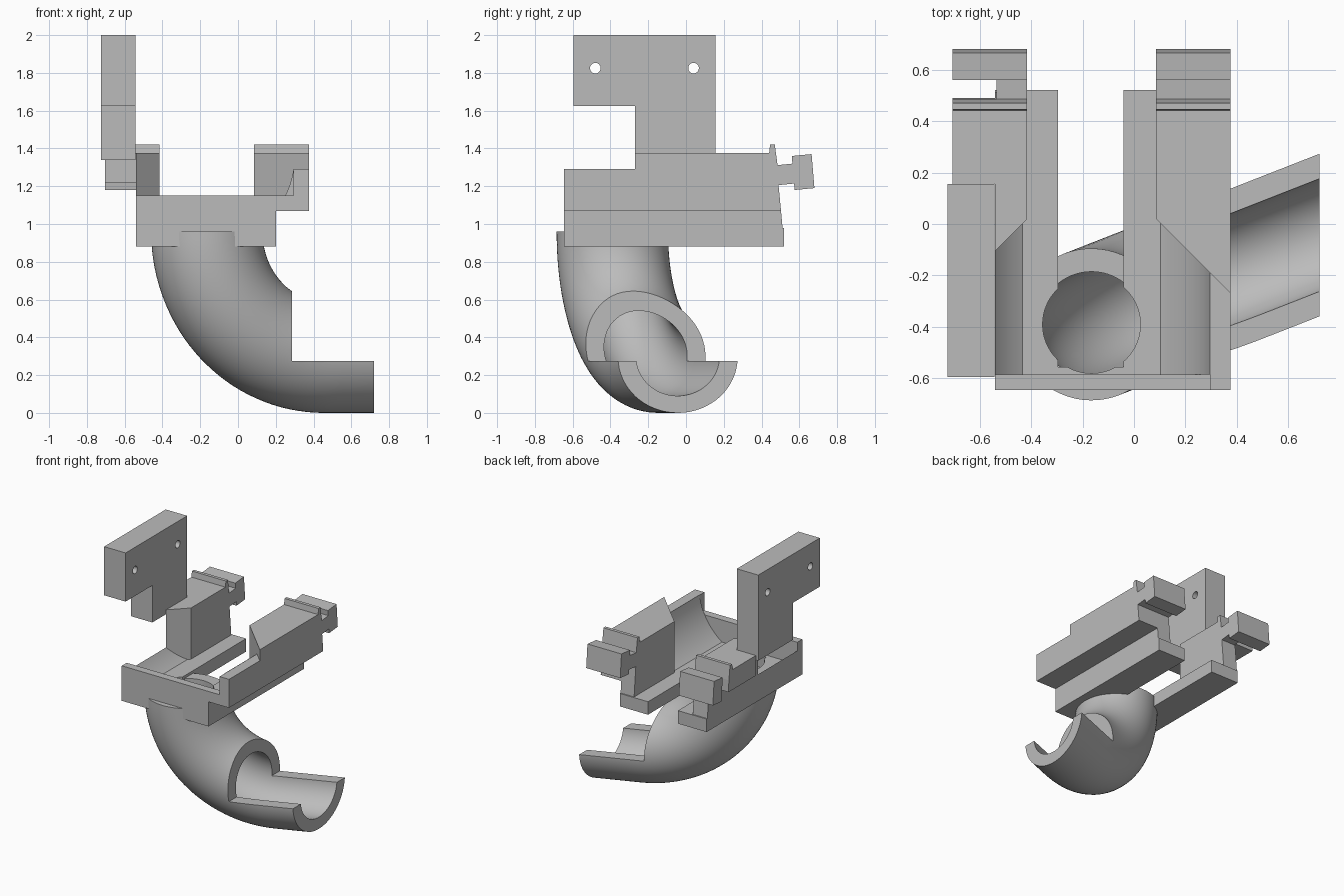
import bpy, bmesh, math
from mathutils import Vector

if "Cube" in bpy.data.objects:
    bpy.data.objects.remove(bpy.data.objects["Cube"], do_unlink=True)

grey = bpy.data.materials.new("plain grey")
grey.use_nodes = True
COLOUR = (0.5, 0.5, 0.5, 1)
grey.diffuse_color = COLOUR
grey.node_tree.nodes["Principled BSDF"].inputs["Base Color"].default_value = COLOUR


def finish(bm, name):
    bmesh.ops.recalc_face_normals(bm, faces=bm.faces)
    mesh = bpy.data.meshes.new(name)
    bm.to_mesh(mesh)
    bm.free()
    mesh.materials.append(grey)
    obj = bpy.data.objects.new(name, mesh)
    bpy.context.collection.objects.link(obj)
    return obj


def prism(name, points, axis, lo, hi, cut=None):
    """Extrude a 2D profile along an axis; cut is an optional (point, normal) plane."""
    place = {"x": lambda p, t: (t, p[0], p[1]),
             "y": lambda p, t: (p[0], t, p[1])}[axis]
    bm = bmesh.new()
    face = bm.faces.new([bm.verts.new(place(p, lo)) for p in points])
    ext = bmesh.ops.extrude_face_region(bm, geom=[face])
    verts = [v for v in ext["geom"] if isinstance(v, bmesh.types.BMVert)]
    bmesh.ops.translate(bm, verts=verts, vec=Vector(place((0, 0), hi - lo)))
    if cut:
        bmesh.ops.bisect_plane(bm, geom=bm.verts[:] + bm.edges[:] + bm.faces[:],
                               plane_co=cut[0], plane_no=cut[1], clear_outer=True)
        bmesh.ops.holes_fill(bm, edges=[e for e in bm.edges if e.is_boundary])
    return finish(bm, name)


def box(name, x, y, z):
    return prism(name, [(y[0], z[0]), (y[1], z[0]), (y[1], z[1]), (y[0], z[1])], "x", *x)


def carve(obj, *cutters):
    bpy.context.view_layer.objects.active = obj
    for c in cutters:
        mod = obj.modifiers.new("cut", "BOOLEAN")
        mod.operation, mod.solver, mod.object = "DIFFERENCE", "EXACT", c
        bpy.ops.object.modifier_apply(modifier=mod.name)
        bpy.data.objects.remove(c, do_unlink=True)


def smooth(obj):
    bpy.ops.object.select_all(action="DESELECT")
    obj.select_set(True)
    bpy.context.view_layer.objects.active = obj
    bpy.ops.object.shade_smooth_by_angle(angle=math.radians(35))


# Shared layout
MID, PIPE_Y = -0.165, -0.39
BEND, PIPE_R, BORE_R = 0.665, 0.295, 0.205
TOP = PIPE_R + BEND
yaw = math.radians(21.4)
ahead = Vector((math.cos(yaw), math.sin(yaw), 0))
side = Vector((-math.sin(yaw), math.cos(yaw), 0))


def elbow(name, radius, extra):
    """Swept solid: straight down, a quarter bend, then straight ahead."""
    start = Vector((MID, PIPE_Y, TOP))
    path = [(start + Vector((0, 0, extra)), ahead)] if extra else []
    for i in range(33):
        a = math.pi / 2 * i / 32
        out = ahead * math.cos(a) + Vector((0, 0, math.sin(a)))
        path.append((start + ahead * BEND - Vector((0, 0, 0)) - out * BEND, out))
    path.append((path[-1][0] + ahead * (0.6 + extra), path[-1][1]))
    bm = bmesh.new()
    n, rings = 64, []
    for centre, out in path:
        rings.append([bm.verts.new(centre + radius * (out * math.cos(math.tau * k / n)
                      + side * math.sin(math.tau * k / n))) for k in range(n)])
    for r, s in zip(rings, rings[1:]):
        for k in range(n):
            bm.faces.new((r[k], r[(k + 1) % n], s[(k + 1) % n], s[k]))
    bm.faces.new(rings[0])
    bm.faces.new(rings[-1])
    return finish(bm, name)


# Elbow pipe, opened to a half gutter at its outlet
pipe = elbow("elbow_pipe", PIPE_R, 0)
carve(pipe, elbow("bore", BORE_R, 0.1),
      box("outlet_trim", (0.72, 2), (-1, 1), (-1, 1)),
      box("gutter_cut", (0.285, 1.5), (-1, 1), (0.275, 1)))
smooth(pipe)

# Floor with central slot and pipe mouth
floor = box("floor", (-0.54, 0.2), (-0.645, 0.52), (0.88, 0.98))
ring = [(math.cos(math.tau * k / 64), math.sin(math.tau * k / 64)) for k in range(64)]
mouth = prism("mouth", [(MID + 0.19 * c, 0.19 * s) for c, s in ring], "y", 0.5, 1.5)
mouth.rotation_euler.x = math.pi / 2
mouth.location = (0, PIPE_Y, 0)
bpy.context.view_layer.update()
carve(floor, box("slot", (-0.295, -0.04), (-0.555, 1), (0.5, 1.5)))
mouth.location.z = 2 if (mouth.matrix_world @ Vector((0, 1, 0))).z < 0 else 0
bpy.context.view_layer.update()
carve(floor, mouth)
smooth(floor)

# Front plate and right side wall
box("front_plate", (-0.54, 0.2), (-0.645, -0.585), (0.88, 1.15))
box("front_plate_end", (0.2, 0.295), (-0.645, -0.585), (1.07, 1.15))
box("side_wall", (0.295, 0.375), (-0.645, -0.1), (1.07, 1.29))

# Curved cradles that hold a round body lying front to back
SEAT_Z, SEAT_R = 1.36, 0.465


def seat_arc(sign, inner, outer, n=16):
    xs = [inner + (outer - inner) * i / n for i in range(n + 1)]
    return [(MID + sign * x, SEAT_Z - math.sqrt(SEAT_R ** 2 - x * x)) for x in xs]


smooth(prism("right_cradle", seat_arc(1, 0.267, 0.46)
             + [(0.295, 1.07), (0.2, 1.07), (0.2, 0.98)], "y", -0.585, 0.1))
smooth(prism("left_cradle", seat_arc(-1, 0.267, 0.375) + [(-0.54, 0.98)],
             "y", -0.585, 0.1))

# Arms with diagonal front faces and a raised lip at the back
lip = [(0.44, 1.375), (0.445, 1.42), (0.47, 1.42), (0.485, 1.31), (0.49, 1.205)]
right_cut = ((0.085, 0.02, 0), (-1, -1, 0))
left_cut = ((-0.415, 0.02, 0), (1, -1, 0))
prism("right_arm", [(-0.4, 1.07), (-0.4, 1.375)] + lip + [(0.503, 1.07)],
      "x", 0.085, 0.375, right_cut)
prism("right_arm_base", [(-0.4, 0.98), (-0.4, 1.07), (0.503, 1.07), (0.511, 0.98)],
      "x", 0.085, 0.2, right_cut)
prism("left_arm", [(-0.4, 0.98), (-0.4, 1.375)] + lip + [(0.511, 0.98)],
      "x", -0.54, -0.415, left_cut)
prism("left_arm_shelf", [(0.155, 1.22), (0.155, 1.375)] + lip[:-1] + [(0.489, 1.22)],
      "x", -0.705, -0.54)

# Hooked tongues behind each arm
neck = [(0.47, 1.31), (0.57, 1.32), (0.58, 1.215), (0.48, 1.205)]
tongue = [(0.56, 1.36), (0.665, 1.37), (0.68, 1.19), (0.575, 1.18)]
for label, neck_x, tongue_x in (("right", (0.085, 0.375), (0.085, 0.375)),
                                ("left", (-0.535, -0.415), (-0.705, -0.415))):
    prism(label + "_neck", neck, "x", *neck_x)
    prism(label + "_tongue", tongue, "x", *tongue_x)

# Upright mounting panel with two screw holes
panel = prism("mounting_panel", [(-0.595, 1.625), (-0.595, 2), (0.155, 2), (0.155, 1.34),
                                 (-0.27, 1.34), (-0.27, 1.625)], "x", -0.725, -0.542)
carve(panel, *[prism("hole", [(y + 0.028 * c, 1.825 + 0.028 * s) for c, s in ring],
                     "x", -1, 0) for y in (-0.48, 0.04)])
smooth(panel)
